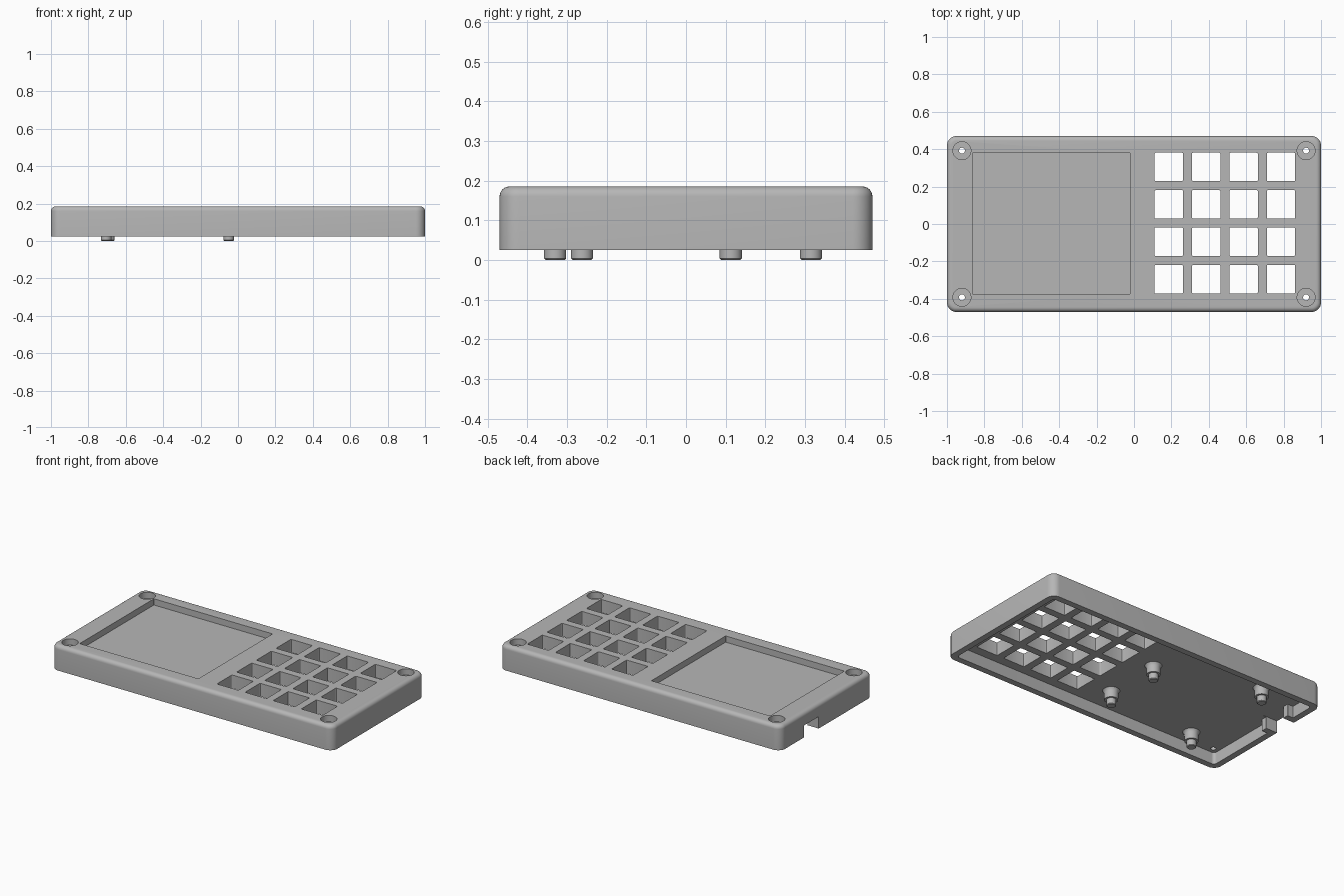
import bpy, bmesh, math

if "Cube" in bpy.data.objects:
    bpy.data.objects.remove(bpy.data.objects["Cube"], do_unlink=True)

# Single flat colour
grey = bpy.data.materials.new("plain grey")
grey.use_nodes = True
tone = (0.47, 0.47, 0.47, 1)
grey.diffuse_color = tone
grey.node_tree.nodes["Principled BSDF"].inputs["Base Color"].default_value = tone

BOTTOM, TOP, CEILING = 0.025, 0.185, 0.1
HALF_X, HALF_Y, WALL = 1.0, 0.47, 0.04


def loft(bm, rings):
    """Skin closed rings of points and cap both ends."""
    loops = [[bm.verts.new(p) for p in ring] for ring in rings]
    for low, high in zip(loops, loops[1:]):
        n = len(low)
        for i in range(n):
            j = (i + 1) % n
            bm.faces.new((low[i], low[j], high[j], high[i]))
    bm.faces.new(loops[0][::-1])
    bm.faces.new(loops[-1])


def rounded_ring(cx, cy, hx, hy, radius, z, steps=8):
    points = []
    for k, (sx, sy) in enumerate(((1, 1), (-1, 1), (-1, -1), (1, -1))):
        for i in range(steps + 1):
            a = math.pi / 2 * (k + i / steps)
            points.append((cx + sx * (hx - radius) + radius * math.cos(a),
                           cy + sy * (hy - radius) + radius * math.sin(a), z))
    return points


def prism(bm, cx, cy, hx, hy, radius, z0, z1, steps=8):
    loft(bm, [rounded_ring(cx, cy, hx, hy, radius, z, steps) for z in (z0, z1)])


def turned(bm, cx, cy, profile, sides=32):
    """Stack of circles given as (radius, z), from low to high."""
    loft(bm, [[(cx + r * math.cos(math.tau * i / sides),
                cy + r * math.sin(math.tau * i / sides), z) for i in range(sides)]
              for r, z in profile])


def make(name, bm):
    bmesh.ops.recalc_face_normals(bm, faces=bm.faces)
    mesh = bpy.data.meshes.new(name)
    bm.to_mesh(mesh)
    bm.free()
    mesh.materials.append(grey)
    obj = bpy.data.objects.new(name, mesh)
    bpy.context.collection.objects.link(obj)
    return obj


def smooth(obj):
    bpy.ops.object.select_all(action="DESELECT")
    obj.select_set(True)
    bpy.context.view_layer.objects.active = obj
    bpy.ops.object.shade_smooth_by_angle(angle=math.radians(30))


def cut(obj, bm):
    cutter = make("cutter", bm)
    cutter.hide_render = True
    mod = obj.modifiers.new("cut", "BOOLEAN")
    mod.operation, mod.solver, mod.object = "DIFFERENCE", "EXACT", cutter
    bpy.context.view_layer.update()
    graph = bpy.context.evaluated_depsgraph_get()
    result = bpy.data.meshes.new_from_object(obj.evaluated_get(graph))
    obj.modifiers.clear()
    obj.data = result
    bpy.data.objects.remove(cutter, do_unlink=True)


# Outer shell with rounded corners and filleted top edge
bm = bmesh.new()
fillet = 0.025
rings = [rounded_ring(0, 0, HALF_X, HALF_Y, 0.05, BOTTOM)]
for i in range(7):
    a = math.pi / 2 * i / 6
    inset = fillet * (1 - math.cos(a))
    rings.append(rounded_ring(0, 0, HALF_X - inset, HALF_Y - inset, 0.05 - inset,
                              TOP - fillet + fillet * math.sin(a)))
loft(bm, rings)
case = make("case_shell", bm)

# Hollow underside
bm = bmesh.new()
prism(bm, 0, 0, HALF_X - WALL, HALF_Y - WALL, 0.02, -0.1, CEILING)
cut(case, bm)

# Screen recess, key openings and screw head counterbores
corners = [(sx * 0.92, sy * 0.392) for sx in (-1, 1) for sy in (-1, 1)]
bm = bmesh.new()
prism(bm, -0.442, 0.003, 0.422, 0.377, 0.002, TOP - 0.04, 0.3, 1)
for col in range(4):
    for row in range(4):
        prism(bm, 0.186 + 0.2 * col, 0.305 - 0.2 * row, 0.076, 0.076, 0.006, -0.1, 0.3, 3)
for x, y in corners:
    turned(bm, x, y, [(0.048, TOP - 0.04), (0.048, 0.3)])
cut(case, bm)

# Screw holes and cable port
bm = bmesh.new()
for x, y in corners:
    turned(bm, x, y, [(0.016, -0.1), (0.016, 0.3)], 20)
prism(bm, -1, 0.155, 0.1, 0.075, 0.001, -0.1, CEILING + 0.002, 1)
cut(case, bm)
smooth(case)

# Cheeks either side of the cable port
bm = bmesh.new()
for side in (-1, 1):
    prism(bm, -0.95, 0.155 + side * 0.095, 0.03, 0.02, 0.001, BOTTOM, CEILING + 0.01, 1)
make("port_cheeks", bm)

# Circuit board standoffs with locating pegs
profile = [(0.024, 0), (0.028, 0.004), (0.028, 0.04), (0.04, 0.04),
           (0.041, 0.08), (0.044, 0.092), (0.05, CEILING), (0.05, CEILING + 0.01)]
for i, (x, y) in enumerate([(-0.705, -0.33), (-0.688, 0.315), (-0.05, -0.262), (-0.05, 0.113)]):
    bm = bmesh.new()
    turned(bm, x, y, profile)
    smooth(make("standoff_%d" % (i + 1), bm))
